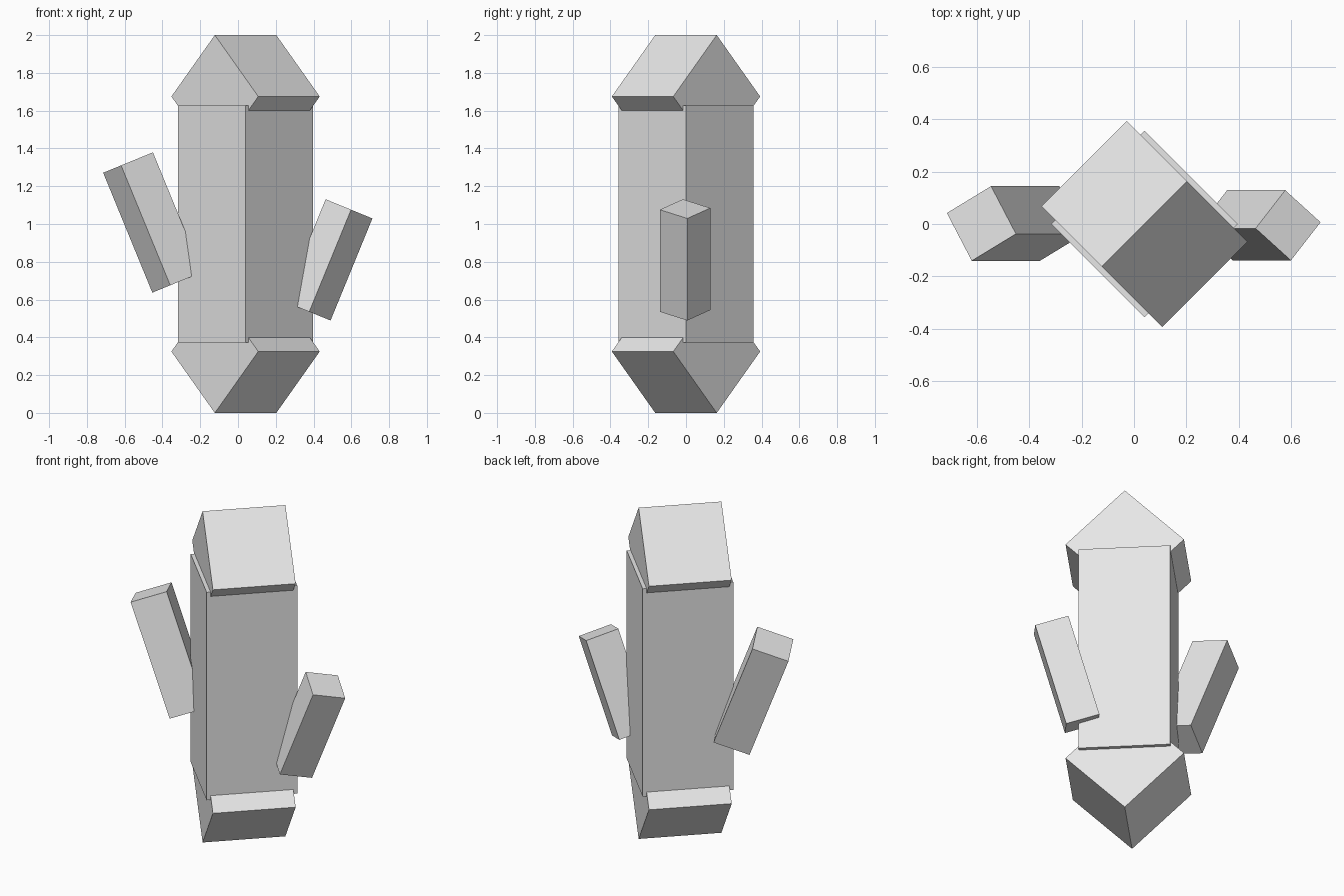
import bpy
from math import radians
from mathutils import Matrix, Vector

if "Cube" in bpy.data.objects:
    bpy.data.objects.remove(bpy.data.objects["Cube"])

stone = bpy.data.materials.new("pale_grey_crystal")
stone.diffuse_color = (0.8, 0.8, 0.8, 1)
stone.use_nodes = True
stone.node_tree.nodes["Principled BSDF"].inputs["Base Color"].default_value = stone.diffuse_color


def block(name, size, centre, rotation):
    """Flat-shaded box with a given size, centre and rotation matrix."""
    bpy.ops.mesh.primitive_cube_add(size=1)
    ob = bpy.context.object
    ob.name = name
    ob.data.transform(Matrix.Translation(Vector(centre)) @ rotation.to_4x4()
                      @ Matrix.Diagonal((*size, 1)))
    ob.data.materials.append(stone)
    return ob


def rot(degrees, axis):
    return Matrix.Rotation(radians(degrees), 3, axis)


X = 0.04  # axis of the main crystal

# Tall square shaft, turned corner-on
block("crystal_shaft", (0.504, 0.504, 1.256), (X, 0, 1.0), rot(45, 'Z'))

# Cubes turned on edge form the ridged ends
for name, z in (("crystal_top", 1.675), ("crystal_bottom", 0.325)):
    block(name, (0.46, 0.46, 0.46), (X, 0, z), rot(45, 'Z') @ rot(45, 'X'))

# Small leaning side crystals: width, length, centre, lean, twist
for name, w, length, centre, lean, twist in (
        ("right_shard", 0.19, 0.584, (0.477, -0.005, 0.81), 22.3, 50),
        ("left_shard", 0.209, 0.686, (-0.452, 0.002, 1.008), -22.3, 29.4)):
    block(name, (w, w, length), centre, rot(lean, 'Y') @ rot(twist, 'Z'))
